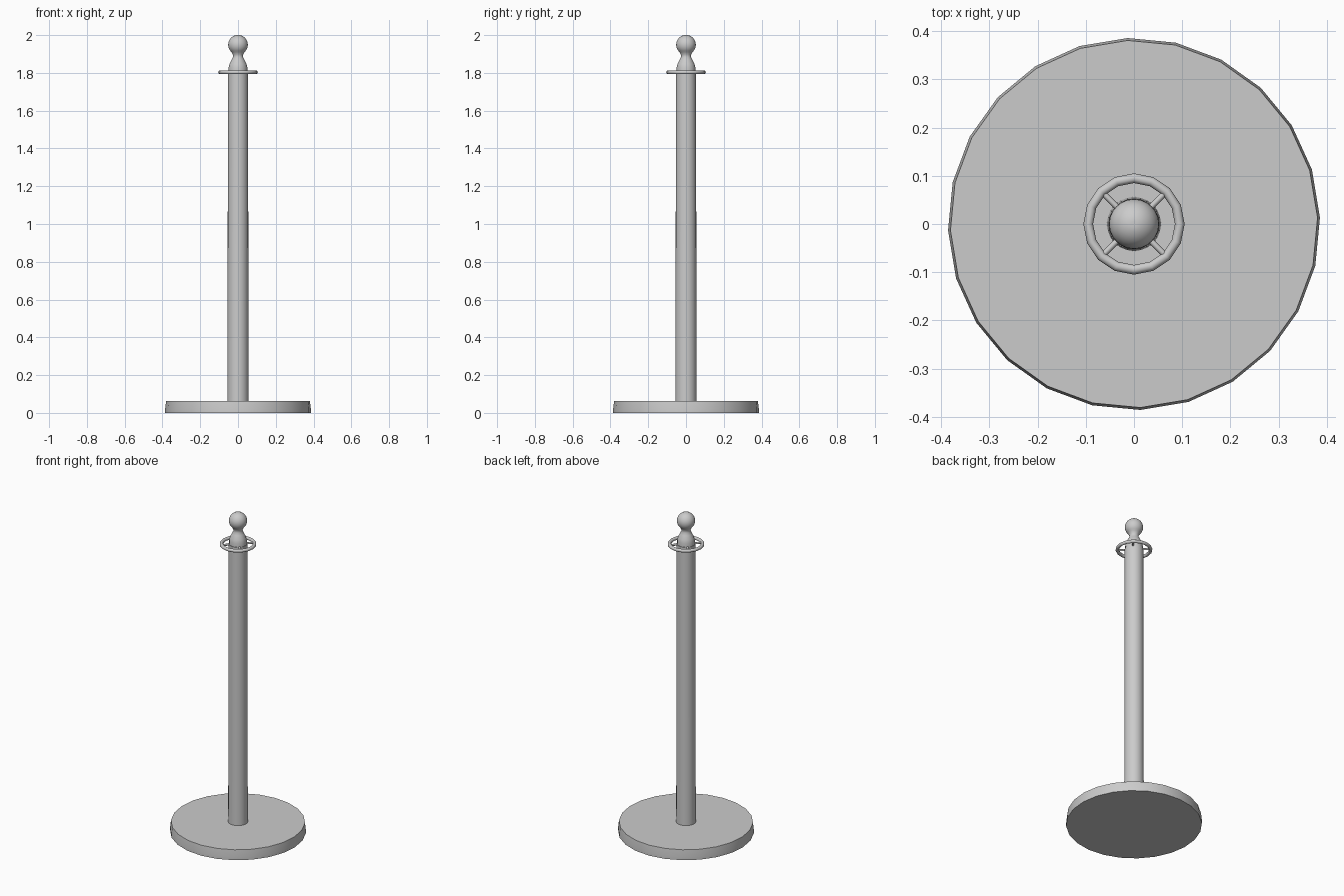
import bpy, math

if "Cube" in bpy.data.objects:
    bpy.data.objects.remove(bpy.data.objects["Cube"])


def finish(obj, name):
    obj.name = name
    bpy.ops.object.shade_smooth_by_angle(angle=math.radians(40))
    return obj


def lathe(name, profile, sides, offset=0.0):
    """Revolve (radius, z) points around z; zero-radius ends become poles."""
    verts, faces, rings = [], [], []
    for r, z in profile:
        start = len(verts)
        n = 1 if r == 0 else sides
        for i in range(n):
            a = offset + 2 * math.pi * i / sides
            verts.append((r * math.cos(a), r * math.sin(a), z))
        rings.append([start + i % n for i in range(sides)])
    for lo, hi in zip(rings, rings[1:]):
        for i in range(sides):
            j = (i + 1) % sides
            quad = [lo[i], lo[j], hi[j], hi[i]]
            faces.append(list(dict.fromkeys(quad)))
    mesh = bpy.data.meshes.new(name)
    mesh.from_pydata(verts, [], faces)
    obj = bpy.data.objects.new(name, mesh)
    bpy.context.collection.objects.link(obj)
    bpy.ops.object.select_all(action='DESELECT')
    obj.select_set(True)
    bpy.context.view_layer.objects.active = obj
    return finish(obj, name)


# Heavy disc base, slightly tapered
lathe("base", [(0, 0), (0.386, 0), (0.386, 0.02), (0.381, 0.063), (0, 0.063)],
      24, math.radians(2))

# Post
lathe("post", [(0, 0.05), (0.056, 0.05), (0.053, 1.805), (0, 1.805)], 24)

# Finial: flared collar, narrow neck and ball
ball = [(0.052 * math.cos(a), 1.949 + 0.052 * math.sin(a))
        for a in (math.radians(d) for d in range(-48, 90, 12))]
lathe("finial", [(0, 1.80), (0.050, 1.80), (0.050, 1.828), (0.045, 1.848),
                 (0.034, 1.870), (0.027, 1.884), (0.027, 1.896)]
      + ball + [(0, 2.0)], 24)

# Rope ring
bpy.ops.mesh.primitive_torus_add(major_segments=16, minor_segments=10,
                                 major_radius=0.095, minor_radius=0.01,
                                 location=(0, 0, 1.803))
finish(bpy.context.object, "rope_ring")

# Four diagonal spokes joining ring to post
for k in range(4):
    a = math.radians(45 + 90 * k)
    r = 0.068
    bpy.ops.mesh.primitive_cylinder_add(
        vertices=10, radius=0.006, depth=0.05,
        location=(r * math.cos(a), r * math.sin(a), 1.803),
        rotation=(0, math.pi / 2, a))
    finish(bpy.context.object, f"spoke_{k + 1}")
